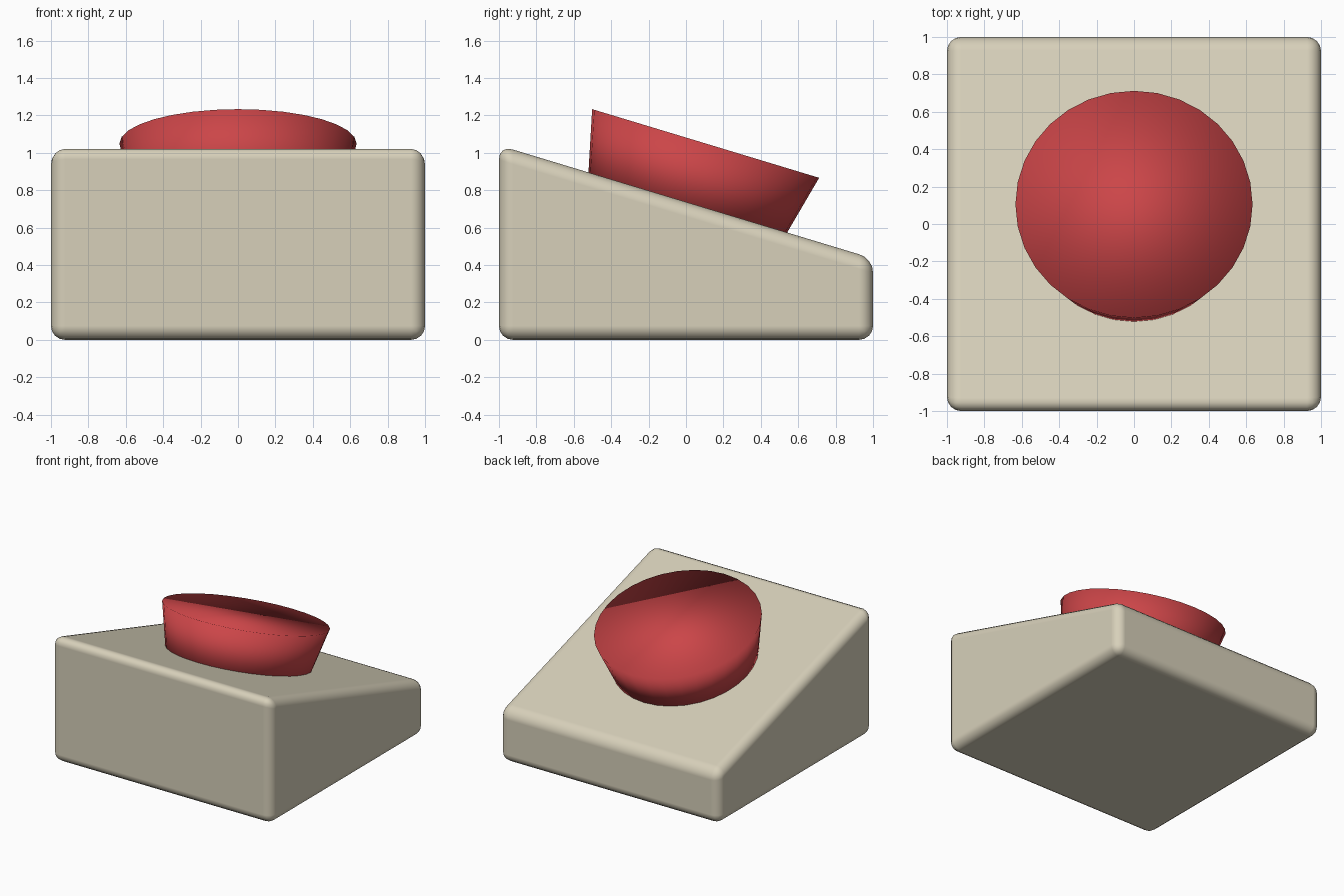
import bpy, bmesh, math
from mathutils import Matrix, Vector

if "Cube" in bpy.data.objects:
    bpy.data.objects.remove(bpy.data.objects["Cube"])


def make_object(name, bm, color):
    mesh = bpy.data.meshes.new(name)
    bmesh.ops.recalc_face_normals(bm, faces=bm.faces)
    for f in bm.faces:
        f.smooth = True
    bm.to_mesh(mesh)
    bm.free()
    ob = bpy.data.objects.new(name, mesh)
    bpy.context.collection.objects.link(ob)
    mat = bpy.data.materials.new(name + "_colour")
    mat.diffuse_color = (*color, 1)
    mat.use_nodes = True
    mat.node_tree.nodes["Principled BSDF"].inputs["Base Color"].default_value = mat.diffuse_color
    mesh.materials.append(mat)
    return ob


# Wedge housing: side profile (y, z) extruded across x, with rounded edges
profile = [(-1, 0), (1, 0), (1, 0.435), (-1, 1.04)]
bm = bmesh.new()
face = bm.faces.new([bm.verts.new((-1, y, z)) for y, z in profile])
ext = bmesh.ops.extrude_face_region(bm, geom=[face])
bmesh.ops.translate(bm, vec=(2, 0, 0),
                    verts=[v for v in ext["geom"] if isinstance(v, bmesh.types.BMVert)])
housing = make_object("housing", bm, (0.68, 0.63, 0.49))
bevel = housing.modifiers.new("rounded_edges", "BEVEL")
bevel.width = 0.075
bevel.segments = 4
bevel.limit_method = "NONE"
bevel.harden_normals = True

# Flared push button, square to the sloping top and sunk slightly into it
tilt = math.atan(0.3025)
top_centre = Vector((0, 0.105, 1.05))
top_radius, taper, depth = 0.634, 0.24, 0.40
bm = bmesh.new()
bmesh.ops.create_cone(bm, cap_ends=True, segments=32,
                      radius1=top_radius - taper * depth, radius2=top_radius,
                      depth=depth,
                      matrix=Matrix.Translation(top_centre)
                      @ Matrix.Rotation(-tilt, 4, "X")
                      @ Matrix.Translation((0, 0, -depth / 2)))
make_object("push_button", bm, (0.60, 0.06, 0.065))
